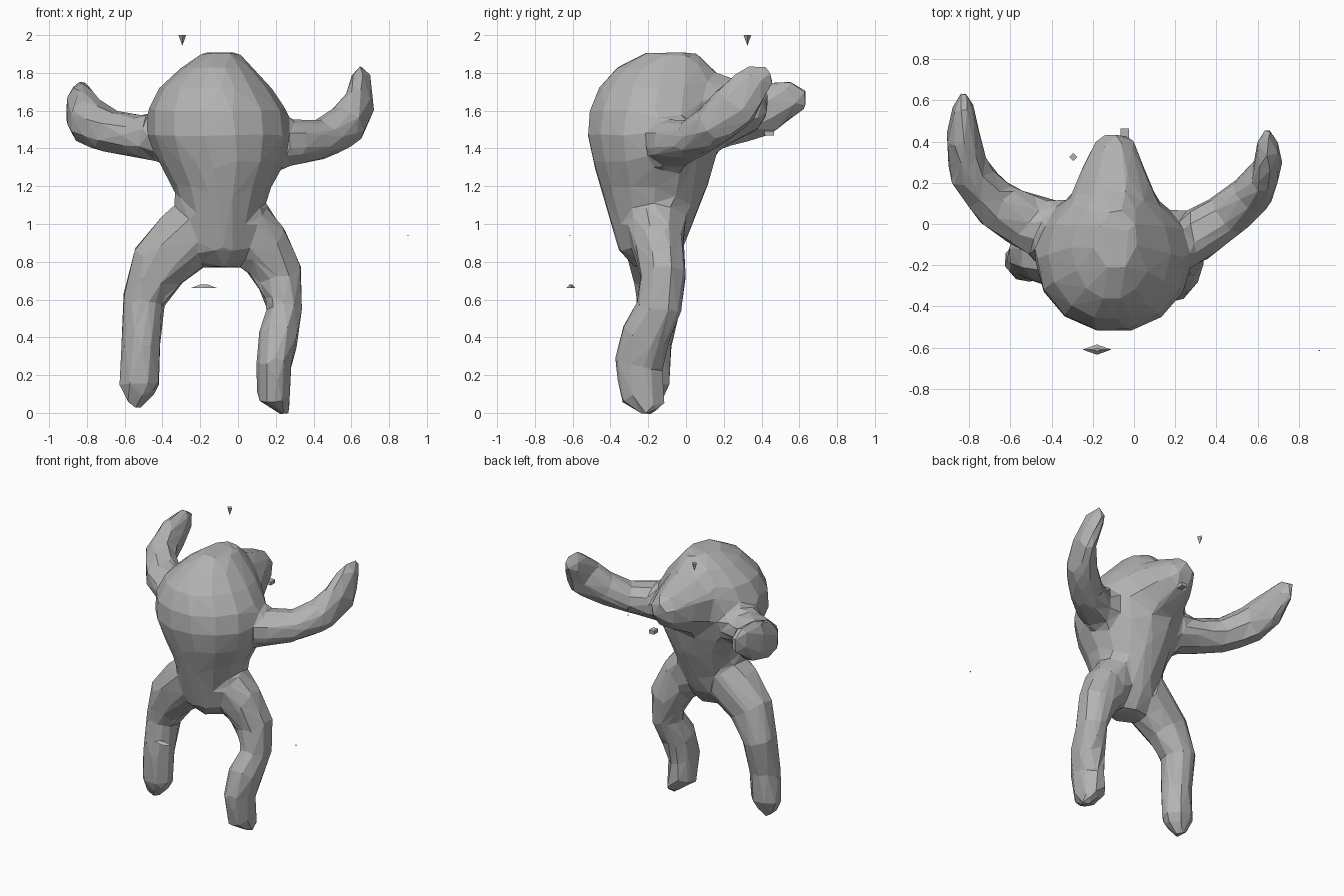
import bpy, bmesh, math
from mathutils import Vector

cube = bpy.data.objects.get("Cube")
if cube:
    bpy.data.objects.remove(cube, do_unlink=True)

grey = bpy.data.materials.new("clay grey")
grey.use_nodes = True
grey.diffuse_color = (0.45, 0.45, 0.45, 1)
grey.node_tree.nodes["Principled BSDF"].inputs["Base Color"].default_value = (0.45, 0.45, 0.45, 1)

UP, BACK = Vector((0, 0, 1)), Vector((0, 1, 0))


def loft(bm, rings):
    """Skin equal-length loops of points and close both ends."""
    loops = [[bm.verts.new(p) for p in ring] for ring in rings]
    n = len(loops[0])
    for a, b in zip(loops, loops[1:]):
        for i in range(n):
            j = (i + 1) % n
            bm.faces.new((a[i], a[j], b[j], b[i]))
    bm.faces.new(loops[0][::-1])
    bm.faces.new(loops[-1])


def limb(bm, ref, path, sides=8):
    """Tube through (x, y, z, side radius, radius towards ref) stations."""
    pts = [Vector(s[:3]) for s in path]
    rings = []
    for k, (c, s) in enumerate(zip(pts, path)):
        t = (pts[min(k + 1, len(pts) - 1)] - pts[max(k - 1, 0)]).normalized()
        u = t.cross(ref).normalized()
        v = u.cross(t)
        rings.append([c + u * s[3] * math.cos(a) + v * s[4] * math.sin(a)
                      for a in (math.tau * (i + 0.5) / sides for i in range(sides))])
    loft(bm, rings)


def finish(bm, name):
    bmesh.ops.recalc_face_normals(bm, faces=bm.faces)
    mesh = bpy.data.meshes.new(name)
    bm.to_mesh(mesh)
    bm.free()
    mesh.materials.append(grey)
    ob = bpy.data.objects.new(name, mesh)
    bpy.context.collection.objects.link(ob)
    return ob


figure = bmesh.new()

# Torso and round head: z, left, right, front, back
torso = [(0.77, -.17, .0, -.27, -.08), (0.86, -.26, .08, -.36, -.02), (1.0, -.29, .11, -.40, .04),
         (1.2, -.35, .18, -.46, .12), (1.33, -.42, .25, -.50, .16), (1.47, -.48, .28, -.53, .18),
         (1.6, -.48, .26, -.52, .19), (1.72, -.42, .18, -.47, .18), (1.83, -.3, .08, -.37, .14),
         (1.91, -.18, -.0, -.22, .06)]
rings = []
for z, x0, x1, y0, y1 in torso:
    angles = [math.tau * i / 14 for i in range(14)]
    rings.append([((x0 + x1) / 2 + (x1 - x0) / 2 * math.cos(a),
                   (y0 + y1) / 2 + (y1 - y0) / 2 * math.sin(a), z) for a in angles])
loft(figure, rings)

# Hump tapering out behind the head
limb(figure, UP, [(-.1, -.1, 1.6, .28, .28), (-.1, .12, 1.59, .23, .24),
                  (-.1, .28, 1.61, .16, .17), (-.09, .39, 1.61, .11, .12), (-.09, .43, 1.6, .06, .08)])

# Arms
limb(figure, UP, [(-.3, -.06, 1.46, .17, .17), (-.5, .0, 1.46, .15, .12), (-.68, .1, 1.49, .13, .12),
                  (-.8, .25, 1.55, .11, .14), (-.83, .42, 1.61, .09, .15), (-.83, .56, 1.67, .06, .1),
                  (-.83, .64, 1.65, .02, .06)])
limb(figure, UP, [(.12, -.09, 1.44, .17, .17), (.3, -.06, 1.43, .14, .13), (.45, .04, 1.45, .12, .11),
                  (.58, .15, 1.53, .11, .12), (.65, .27, 1.64, .07, .14), (.65, .37, 1.76, .06, .1),
                  (.65, .45, 1.8, .02, .05)])

# Legs
limb(figure, BACK, [(-.12, -.17, 1.06, .17, .19), (-.28, -.17, .92, .19, .17), (-.42, -.16, .78, .17, .14),
                    (-.5, -.14, .6, .12, .13), (-.515, -.18, .35, .11, .11), (-.525, -.18, .14, .115, .1),
                    (-.55, -.18, .03, .04, .04)])
limb(figure, BACK, [(.0, -.16, 1.06, .14, .18), (.12, -.15, .9, .16, .15), (.215, -.12, .73, .14, .13),
                    (.25, -.14, .56, .1, .13), (.215, -.22, .4, .115, .14), (.19, -.25, .25, .1, .14),
                    (.19, -.23, .1, .1, .13), (.25, -.16, .01, .03, .07)])

body = finish(figure, "body")
# Blend the parts into one skin, then reduce to coarse facets
blend = body.modifiers.new("blend", 'REMESH')
blend.mode = 'VOXEL'
blend.voxel_size = 0.03
soften = body.modifiers.new("soften", 'SMOOTH')
soften.factor = 0.5
soften.iterations = 4
facets = body.modifiers.new("facets", 'DECIMATE')
facets.ratio = 0.055

# Loose fragments
spike = bmesh.new()
bmesh.ops.create_cone(spike, cap_ends=True, segments=4, radius1=.001, radius2=.02, depth=.055)
finish(spike, "floating_spike").location = (-.295, .325, 1.9725)

lens = bmesh.new()
bmesh.ops.create_cone(lens, cap_ends=True, segments=4, radius1=1, radius2=.3, depth=1)
lens_ob = finish(lens, "floating_sliver")
lens_ob.location = (-.18, -.61, .67)
lens_ob.scale = (.07, .025, .018)

for name, size, place in (("back_chip", (.04, .05, .025), (-.045, .44, 1.48)),
                          ("floating_speck", (.006, .006, .006), (.9, -.615, .94))):
    chip = bmesh.new()
    bmesh.ops.create_cube(chip, size=1)
    ob = finish(chip, name)
    ob.scale = size
    ob.location = place
